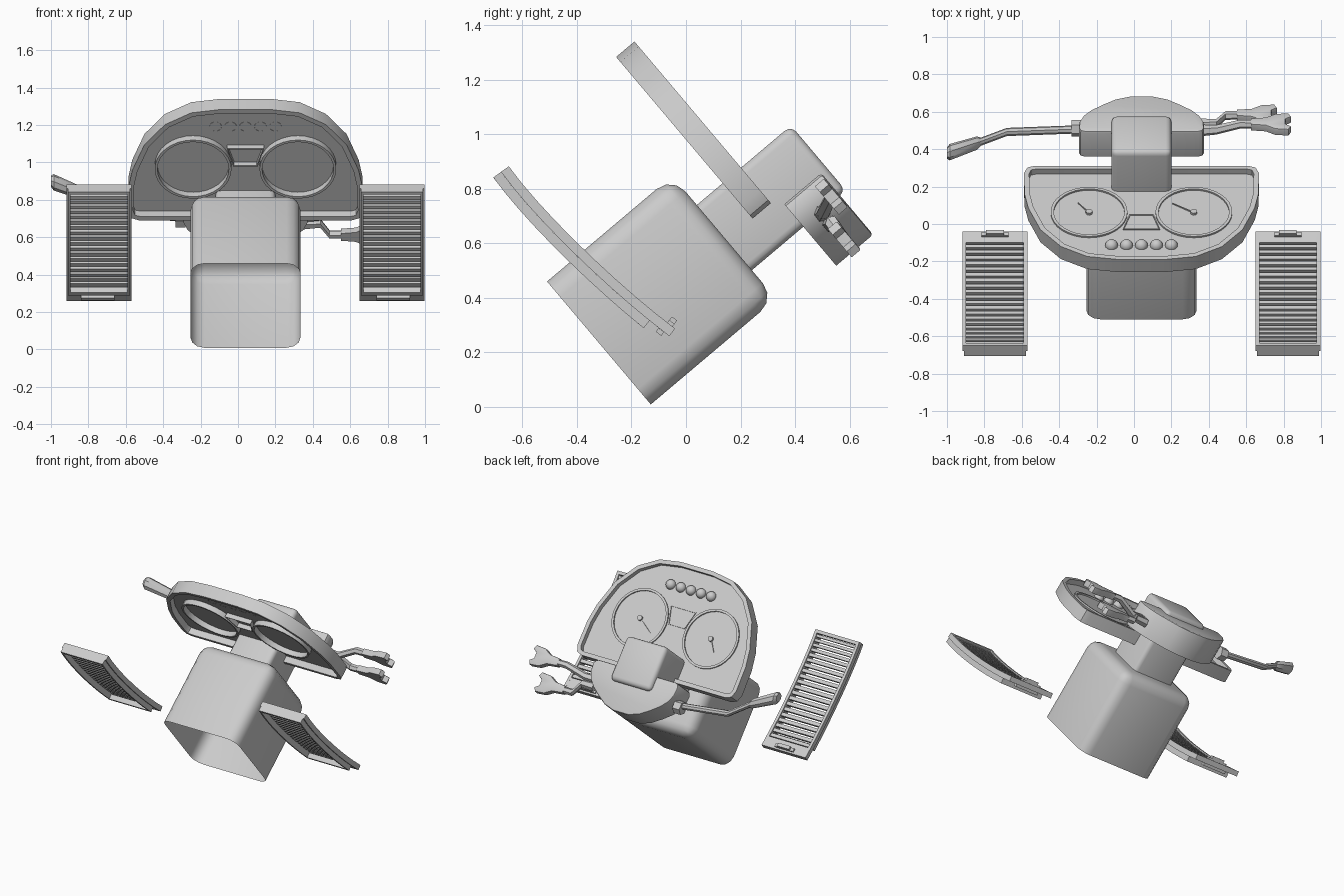
import bpy, bmesh, math
from mathutils import Matrix, Vector

if "Cube" in bpy.data.objects:
    bpy.data.objects.remove(bpy.data.objects["Cube"], do_unlink=True)

grey = bpy.data.materials.new("plain_grey")
grey.use_nodes = True
grey.diffuse_color = (0.6, 0.6, 0.6, 1)
grey.node_tree.nodes["Principled BSDF"].inputs["Base Color"].default_value = (0.6, 0.6, 0.6, 1)

# Tilted column frame: local x, y = minus height v, z = distance u along the column
CX = 0.04
S, C = 0.645, 0.764
COLUMN = Matrix(((1, 0, 0, CX), (0, S, C, 0), (0, -C, S, 0), (0, 0, 0, 1)))
UPRIGHT = Matrix.Translation((CX, 0, 0))


def add(name, bm, frame=COLUMN, fix=True):
    if fix:
        bmesh.ops.recalc_face_normals(bm, faces=bm.faces)
    mesh = bpy.data.meshes.new(name)
    bm.to_mesh(mesh)
    bm.free()
    ob = bpy.data.objects.new(name, mesh)
    ob.matrix_world = frame
    mesh.materials.append(grey)
    bpy.context.collection.objects.link(ob)
    return ob


def extrude(bm, u0, u1):
    out = bmesh.ops.extrude_face_region(bm, geom=bm.faces[:])
    verts = [g for g in out["geom"] if isinstance(g, bmesh.types.BMVert)]
    bmesh.ops.translate(bm, verts=verts, vec=(0, 0, u1 - u0))


def outline(pts, u):
    bm = bmesh.new()
    bm.faces.new([bm.verts.new((x, -v, u)) for x, v in pts])
    bmesh.ops.recalc_face_normals(bm, faces=bm.faces)
    return bm


def prism(name, pts, u0, u1, bevel=0.0):
    bm = outline(pts, u0)
    extrude(bm, u0, u1)
    if bevel:
        rim = [e for e in bm.edges if all(v.co.z > max(u0, u1) - 1e-4 for v in e.verts)]
        bmesh.ops.bevel(bm, geom=rim, offset=bevel, segments=2, profile=0.5, affect="EDGES")
    return add(name, bm)


def ring(name, pts, width, u0, u1):
    bm = outline(pts, u0)
    centre = bm.faces[:]
    bmesh.ops.inset_region(bm, faces=centre, thickness=width, use_boundary=True)
    bmesh.ops.delete(bm, geom=centre, context="FACES_ONLY")
    extrude(bm, u0, u1)
    return add(name, bm)


def both(half):
    return half + [(-x, v) for x, v in reversed(half)]


def circle(x, v, r, n=32):
    return [(x + r * math.cos(math.tau * i / n), v + r * math.sin(math.tau * i / n)) for i in range(n)]


def block(name, x, v0, v1, u0, u1, bevel, open_end=False):
    bm = bmesh.new()
    bmesh.ops.create_cube(bm, size=1)
    for p in bm.verts:
        p.co = (p.co.x * 2 * x, -(v0 + v1) / 2 + p.co.y * (v1 - v0), (u0 + u1) / 2 + p.co.z * (u1 - u0))
    edges = [e for e in bm.edges if any(p.co.z > u0 + 1e-4 for p in e.verts)]
    bmesh.ops.bevel(bm, geom=edges, offset=bevel, segments=3, profile=0.5, affect="EDGES")
    bmesh.ops.recalc_face_normals(bm, faces=bm.faces)
    if open_end:
        ends = [f for f in bm.faces if all(p.co.z < u0 + 1e-3 for p in f.verts)]
        bmesh.ops.delete(bm, geom=ends, context="FACES")
    return add(name, bm, fix=False)


def rod(name, pts, radii, sides=8):
    # Tube through (x, v, u) points, sections facing along x
    bm = bmesh.new()
    loops = []
    for (x, v, u), r in zip(pts, radii):
        loops.append([bm.verts.new((x, -v + r * math.cos(math.tau * i / sides),
                                    u + r * math.sin(math.tau * i / sides))) for i in range(sides)])
    for a, b in zip(loops, loops[1:]):
        for i in range(sides):
            j = (i + 1) % sides
            bm.faces.new((a[i], a[j], b[j], b[i]))
    bm.faces.new(loops[0])
    bm.faces.new(loops[-1])
    return add(name, bm)


# Column: open lower shroud, neck and half-round switch housing
block("lower_shroud", 0.295, 0.09, 0.68, -0.093, 0.508, 0.075, True)
block("column_neck", 0.16, 0.227, 0.54, 0.49, 0.96, 0.03)
prism("switch_housing", both([(0.06, 0.04), (0.14, 0.065), (0.21, 0.11), (0.27, 0.155), (0.31, 0.2),
                              (0.332, 0.25), (0.335, 0.305), (0.325, 0.327), (0.305, 0.335)]),
      0.755, 0.932, 0.012)

# Instrument panel: rim and thin face
shape = both([(0.57, 0.37), (0.61, 0.385), (0.628, 0.43), (0.626, 0.6), (0.605, 0.72),
              (0.54, 0.9), (0.43, 1.04), (0.29, 1.122), (0.13, 1.146)])
ring("panel_rim", shape, 0.028, 0.632, 0.72)
prism("panel_face", [(x * 0.97, 0.74 + (v - 0.74) * 0.97) for x, v in shape], 0.676, 0.684)

# Gauges with front tubes, bezels and needles
for side, x, (dx, dv) in (("right", -0.28, (-0.06, -0.08)), ("left", 0.28, (-0.115, -0.075))):
    ring(side + "_gauge_tube", circle(x, 0.72, 0.205), 0.014, 0.64, 0.68)
    ring(side + "_gauge_bezel", circle(x, 0.72, 0.205), 0.016, 0.68, 0.694)
    prism(side + "_gauge_hub", circle(x, 0.72, 0.018, 12), 0.684, 0.698)
    across = Vector((-dv, dx)).normalized() * 0.003
    prism(side + "_needle", [(x + across.x, 0.72 + across.y), (x + dx, 0.72 + dv),
                             (x - across.x, 0.72 - across.y)], 0.684, 0.692)

# Display frame between the gauges
display = both([(0.065, 0.735), (0.1, 0.86)])
ring("display_frame_front", display, 0.008, 0.645, 0.68)
ring("display_frame_back", display, 0.008, 0.68, 0.69)

# Row of warning lamps
for i in range(5):
    bm = bmesh.new()
    bmesh.ops.create_uvsphere(bm, u_segments=16, v_segments=10, radius=0.034,
                              matrix=Matrix.Translation((0.08 * (i - 2), -0.99, 0.686)))
    bmesh.ops.bisect_plane(bm, geom=bm.verts[:] + bm.edges[:] + bm.faces[:], plane_co=(0, 0, 0.675),
                           plane_no=(0, 0, 1), clear_inner=True)
    add("warning_lamp_%d" % (i + 1), bm)

# Bent stalk with thick grip
rod("right_stalk_collar", [(-0.32, 0.2, 0.84), (-0.375, 0.2, 0.84)], [0.045, 0.045], 6)
rod("right_stalk", [(-0.33, 0.21, 0.84), (-0.72, 0.25, 0.855), (-0.87, 0.355, 0.87)], [0.022, 0.022, 0.022])
rod("right_stalk_grip", [(-0.86, 0.35, 0.87), (-0.88, 0.36, 0.87), (-1.025, 0.435, 0.87), (-1.04, 0.443, 0.87)],
    [0.024, 0.036, 0.044, 0.03])

# Two flared paddle stalks
tail = [(0, 0.025), (0.08, 0.033), (0.13, 0.062), (0.2, 0.068), (0.215, 0.04), (0.185, 0.02)]
for name, x, v, u, root in (("upper", 0.585, 0.245, 0.905, 0.22), ("lower", 0.51, 0.095, 0.84, 0.17)):
    rod(name + "_paddle_arm", [(0.31, root, 0.84), (0.4, root, 0.845), (x - 0.06, v, u), (x + 0.04, v, u)],
        [0.032, 0.026, 0.024, 0.022], 6)
    pts = [(x + px, v + pv) for px, pv in tail] + [(x + px, v - pv) for px, pv in reversed(tail)]
    prism(name + "_paddle", pts, u - 0.022, u + 0.022, 0.006)

# Curved side grilles, mirrored about the centre
P = [Vector(p) for p in ((-0.65, 0.882), (-0.53, 0.715), (-0.25, 0.445), (-0.04, 0.287))]


def on_curve(t, d):
    s = 1 - t
    p = P[0] * s ** 3 + P[1] * 3 * s * s * t + P[2] * 3 * s * t * t + P[3] * t ** 3
    g = ((P[1] - P[0]) * s * s + (P[2] - P[1]) * 2 * s * t + (P[3] - P[2]) * t * t).normalized()
    return p + Vector((g.y, -g.x)) * d


def ribbon(bm, x0, x1, t0, t1, d0, d1, n=1):
    rows = []
    for i in range(n + 1):
        t = t0 + (t1 - t0) * i / n
        a, b = on_curve(t, d0), on_curve(t, d1)
        rows.append([bm.verts.new((x, p.x, p.y)) for x, p in ((x0, a), (x1, a), (x1, b), (x0, b))])
    for a, b in zip(rows, rows[1:]):
        for i in range(4):
            j = (i + 1) % 4
            bm.faces.new((a[i], a[j], b[j], b[i]))
    bm.faces.new(rows[0])
    bm.faces.new(rows[-1])


def grille_part(name, strips):
    bm = bmesh.new()
    for strip in strips:
        ribbon(bm, *strip)
    add(name, bm, UPRIGHT).modifiers.new("Mirror", "MIRROR")


X0, X1 = 0.61, 0.957
grille_part("grille_frames", [
    (X0, X0 + 0.02, 0, 1, 0, 0.035, 9), (X1 - 0.02, X1, 0, 1, 0, 0.035, 9),
    (X0 + 0.02, X1 - 0.02, 0, 0.035, 0, 0.035), (X0 + 0.02, X1 - 0.02, 0.91, 1, 0, 0.035)])
grille_part("grille_backings", [
    (X0 + 0.008, X0 + 0.022, 0, 0.89, 0.035, 0.07, 9), (X1 - 0.022, X1 - 0.008, 0, 0.89, 0.035, 0.07, 9),
    (X0 + 0.022, X1 - 0.022, 0, 0.025, 0.035, 0.07), (X0 + 0.022, X1 - 0.022, 0.86, 0.89, 0.035, 0.07)])
step = (0.91 - 0.035) / 20
grille_part("grille_slats", [(X0 + 0.015, X1 - 0.015, 0.035 + step * (i + 0.2), 0.035 + step * (i + 0.8), 0.008, 0.03)
                             for i in range(20)])
grille_part("grille_sliders", [(0.71, 0.855, 0.955, 0.985, -0.012, 0), (0.735, 0.83, 0.955, 0.985, -0.028, -0.012),
                               (0.7, 0.88, 0.94, 0.97, 0.035, 0.052)])

# Keep crisp edges while smoothing rounded parts
bpy.ops.object.select_all(action="DESELECT")
for ob in bpy.context.collection.objects:
    if ob.type == "MESH":
        ob.select_set(True)
        bpy.context.view_layer.objects.active = ob
bpy.ops.object.shade_smooth_by_angle(angle=math.radians(32))
